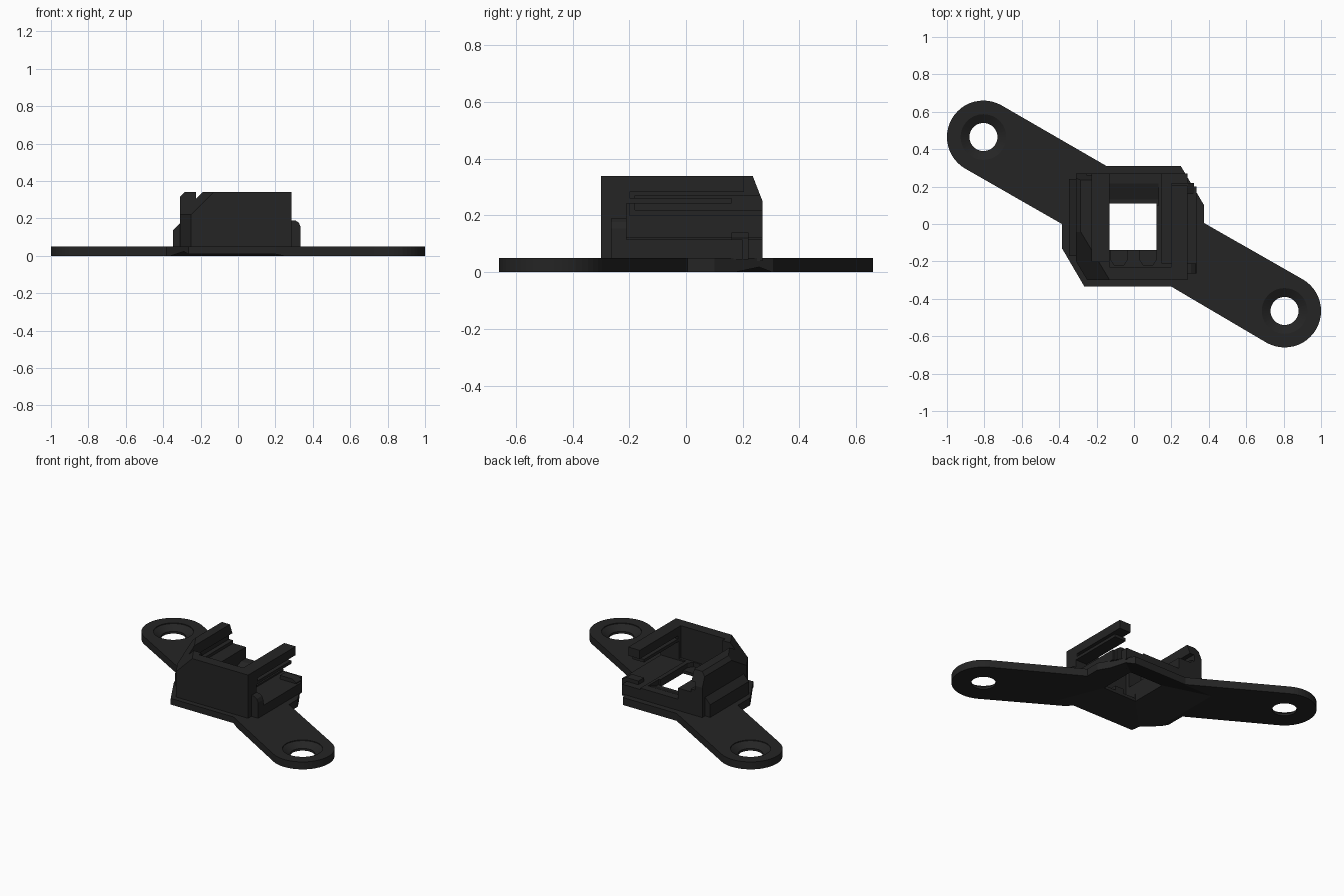
import bpy, bmesh, math
from mathutils import Vector

if "Cube" in bpy.data.objects:
    bpy.data.objects.remove(bpy.data.objects["Cube"])

black = bpy.data.materials.new("matte black")
black.diffuse_color = (0.018, 0.018, 0.018, 1)
black.use_nodes = True
black.node_tree.nodes["Principled BSDF"].inputs["Base Color"].default_value = black.diffuse_color


def loft(name, rings):
    """Closed solid through matching rings of 3D points."""
    bm = bmesh.new()
    vs = [[bm.verts.new(p) for p in r] for r in rings]
    n = len(rings[0])
    bm.faces.new(vs[0][::-1])
    bm.faces.new(vs[-1])
    for a, b in zip(vs, vs[1:]):
        for i in range(n):
            j = (i + 1) % n
            bm.faces.new((a[i], a[j], b[j], b[i]))
    bmesh.ops.recalc_face_normals(bm, faces=bm.faces)
    me = bpy.data.meshes.new(name)
    bm.to_mesh(me)
    bm.free()
    me.materials.append(black)
    ob = bpy.data.objects.new(name, me)
    bpy.context.collection.objects.link(ob)
    return ob


def prism(name, pts, z0, z1):
    return loft(name, [[(x, y, z) for x, y in pts] for z in (z0, z1)])


def rect(x0, x1, y0, y1):
    return [(x0, y0), (x1, y0), (x1, y1), (x0, y1)]


def box(name, x0, x1, y0, y1, z0, z1):
    return prism(name, rect(x0, x1, y0, y1), z0, z1)


def side_prism(name, yz, x0, x1):
    return loft(name, [[(x, y, z) for y, z in yz] for x in (x0, x1)])


def boolean(ob, other, op='DIFFERENCE'):
    m = ob.modifiers.new("bool", 'BOOLEAN')
    m.operation, m.solver, m.object = op, 'EXACT', other
    bpy.context.view_layer.objects.active = ob
    bpy.ops.object.modifier_apply(modifier=m.name)


def cut(ob, *cutters):
    for c in cutters:
        boolean(ob, c)
        bpy.data.objects.remove(c)


def slice_off(ob, co, normal):
    """Remove everything on the normal side of a plane and cap it."""
    bm = bmesh.new()
    bm.from_mesh(ob.data)
    r = bmesh.ops.bisect_plane(bm, geom=bm.verts[:] + bm.edges[:] + bm.faces[:],
                               plane_co=co, plane_no=normal, clear_outer=True)
    edges = [e for e in r['geom_cut'] if isinstance(e, bmesh.types.BMEdge)]
    bmesh.ops.contextual_create(bm, geom=edges)
    bmesh.ops.recalc_face_normals(bm, faces=bm.faces)
    bm.to_mesh(ob.data)
    bm.free()


def ring(cx, cy, r, z, n=48):
    return [(cx + r * math.cos(2 * math.pi * i / n),
             cy + r * math.sin(2 * math.pi * i / n), z) for i in range(n)]


# Mounting plate outline: faceted centre plus two round-ended ears
EAR = [(-0.805, 0.465), (0.805, -0.465)]
R = 0.195


def arc(c, start):
    return [(c[0] + R * math.cos(math.radians(start + a)),
             c[1] + R * math.sin(math.radians(start + a)))
            for a in [k * 7.5 for k in range(25)]]


outline = (arc(EAR[0], 60) + [(-0.385, 0.0), (-0.385, -0.13), (-0.265, -0.335), (0.2, -0.335)]
           + arc(EAR[1], 240) + [(0.375, 0.005), (0.375, 0.1), (0.25, 0.31), (-0.147, 0.31)])
plate = prism("mounting_plate", outline, 0, 0.05)
for x, y in EAR:
    cut(plate, loft("screw_cutter", [ring(x, y, 0.075, -0.02), ring(x, y, 0.075, 0.015),
                                     ring(x, y, 0.122, 0.045), ring(x, y, 0.122, 0.07)]))

# Housing block with bevelled front corner and sloped back
house = prism("housing", [(-0.25, -0.3), (0.285, -0.3), (0.285, 0.27), (-0.31, 0.27),
                          (-0.31, -0.2)], 0.04, 0.34)
a, b, c = Vector((-0.25, -0.3, 0.22)), Vector((-0.31, -0.2, 0.22)), Vector((-0.13, -0.3, 0.34))
n = (b - a).cross(c - a).normalized()
slice_off(house, a, n if n.x < 0 else -n)
slice_off(house, (-0.31, 0, 0.315), (-0.7, 0, 0.7))
slice_off(house, (0, 0.27, 0.25), (0, 0.09, 0.035))
# Open cavity, stepped on the left, open at the back
cut(house,
    box("cavity_cutter", -0.13, 0.2, -0.23, 0.4, 0.125, 0.5),
    box("ledge_cutter", -0.225, 0.0, -0.2, 0.4, 0.2, 0.5),
    box("groove_cutter", -0.255, -0.1, -0.18, 0.4, 0.22, 0.27),
    # side window, slit above the spring arm, and free rail end
    box("window_cutter", 0.15, 0.4, -0.21, 0.4, 0.115, 0.242),
    box("slit_cutter", 0.15, 0.4, -0.2, 0.4, 0.262, 0.282),
    box("arm_end_cutter", 0.15, 0.4, 0.16, 0.4, 0.2, 0.275),
    box("rail_end_cutter", 0.15, 0.4, 0.205, 0.4, 0.115, 0.5),
    # sloped trough behind the opening
    side_prism("trough_cutter", [(0.1, 0.09), (0.13, 0.09), (0.23, 0.13), (0.23, 0.2), (0.1, 0.2)],
               -0.13, 0.13))
# Contact slots in front of the opening
for x in (-0.08, 0.075):
    slot = [(x - 0.045, -0.1), (x - 0.045, -0.19), (x - 0.025, -0.22),
            (x + 0.025, -0.22), (x + 0.045, -0.19), (x + 0.045, -0.1)]
    cut(house, prism("slot_cutter", slot, 0.095, 0.2))

# Pyramid recess under the plate and the square opening
def recess():
    return loft("recess_cutter", [
        [(x, y, z) for x, y in rect(*r)] for r, z in
        (((-0.39, 0.36, -0.39, 0.33), -0.01), ((-0.13, 0.12, -0.14, 0.11), 0.075),
         ((-0.13, 0.12, -0.14, 0.11), 0.3))])


cut(plate, recess())
cut(house, recess())

# Left outer shoulder with chamfered top
loft("left_shoulder", [[(x, y, z) for x, z in
     ((-0.3, 0.045), (-0.348, 0.045), (-0.348, 0.135), (-0.31, 0.175), (-0.3, 0.175))]
     for y in (-0.17, 0.24)])

# Right outer sill and rounded front stop
box("right_sill", 0.27, 0.335, -0.22, 0.2, 0.045, 0.115)
loft("right_stop", [[(x, y, z) for x, z in
     ((0.27, 0.045), (0.335, 0.045), (0.335, 0.155), (0.325, 0.177), (0.305, 0.19), (0.27, 0.19))]
     for y in (-0.265, -0.21)])
loft("right_rear_stop", [[(x, y, z) for x, z in
     ((0.2, 0.045), (0.32, 0.045), (0.32, 0.12), (0.29, 0.14), (0.2, 0.14))]
     for y in (0.16, 0.22)])
